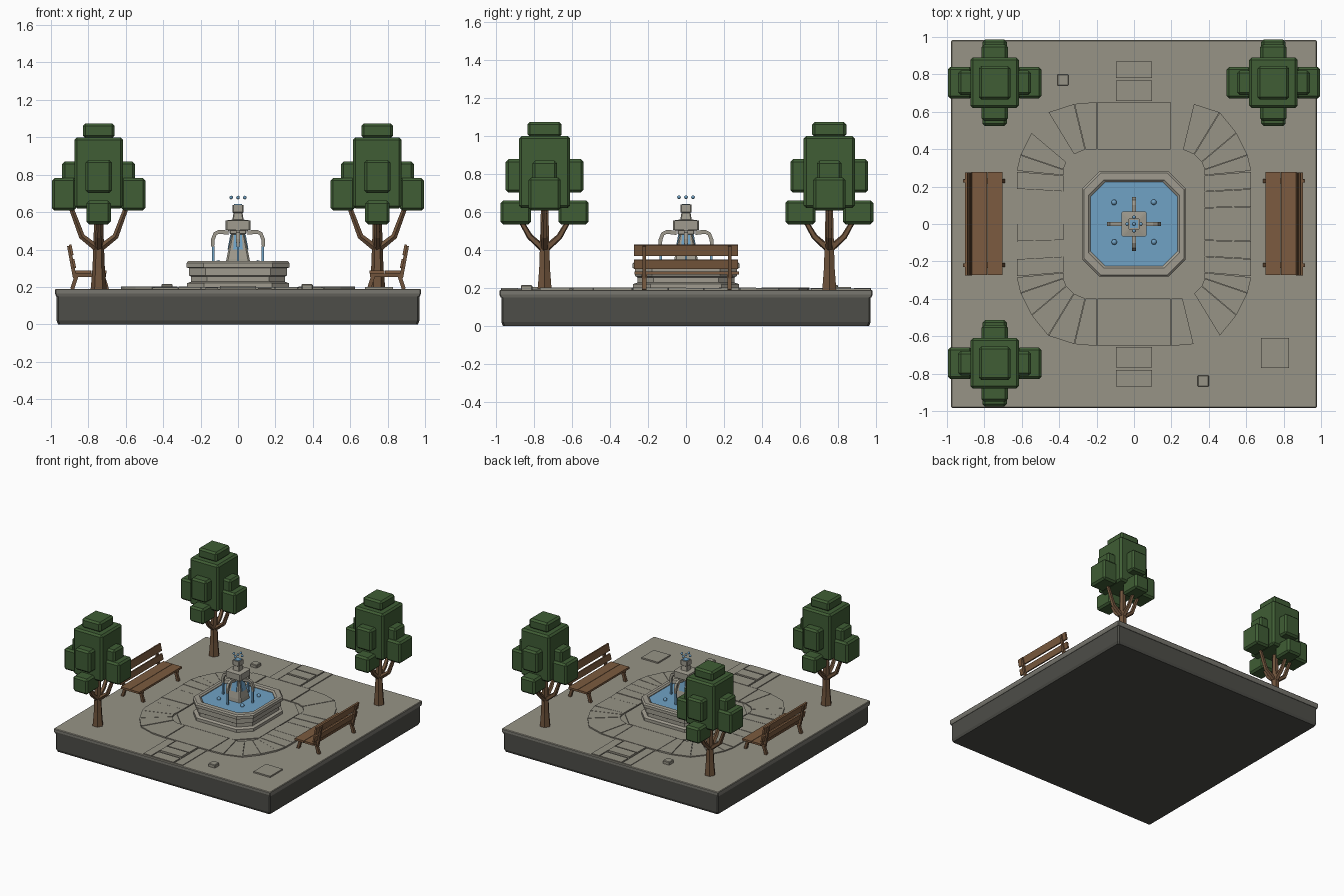
import bpy, bmesh, math, random
from mathutils import Vector, Matrix

if "Cube" in bpy.data.objects:
    bpy.data.objects.remove(bpy.data.objects["Cube"])

random.seed(4)


def material(name, r, g, b):
    m = bpy.data.materials.new(name)
    m.diffuse_color = (r, g, b, 1)
    m.use_nodes = True
    m.node_tree.nodes["Principled BSDF"].inputs["Base Color"].default_value = m.diffuse_color
    return m


PAVING = material("paving stone", .31, .295, .24)
STONE = material("fountain stone", .35, .33, .275)
BASE = material("dark base stone", .075, .075, .065)
EDGE = material("slab edge stone", .19, .185, .16)
LEAF = material("leaf green", .05, .11, .035)
BARK = material("bark brown", .16, .088, .045)
WOOD = material("bench wood", .2, .105, .05)
WATER = material("water blue", .16, .36, .56)


def finish(bm, name, mat, bevel=0, smooth=False):
    """Turn a bmesh into a named object."""
    bmesh.ops.recalc_face_normals(bm, faces=bm.faces)
    me = bpy.data.meshes.new(name)
    bm.to_mesh(me)
    bm.free()
    me.materials.append(mat)
    ob = bpy.data.objects.new(name, me)
    bpy.context.collection.objects.link(ob)
    if bevel:
        mod = ob.modifiers.new("bevel", 'BEVEL')
        mod.width, mod.segments = bevel, 1
    if smooth:
        for p in me.polygons:
            p.use_smooth = True
    return ob


def add_loft(bm, rings):
    """Skin a list of equal point rings, capping both ends."""
    vs = [[bm.verts.new(p) for p in r] for r in rings]
    n = len(vs[0])
    for a, b in zip(vs, vs[1:]):
        for i in range(n):
            bm.faces.new((a[i], a[(i + 1) % n], b[(i + 1) % n], b[i]))
    bm.faces.new(vs[0][::-1])
    bm.faces.new(vs[-1])


def octagon(hx, hy, c, z):
    q = [(hx, c - hy), (hx, hy - c), (hx - c, hy), (c - hx, hy),
         (-hx, hy - c), (-hx, c - hy), (c - hx, -hy), (hx - c, -hy)]
    return [(x, y, z) for x, y in q]


def octagon_stack(name, mat, levels, bevel=0):
    bm = bmesh.new()
    add_loft(bm, [octagon(*l) for l in levels])
    return finish(bm, name, mat, bevel)


def add_box(bm, c, h, rot=None):
    m = Matrix.Translation(c) @ (rot or Matrix()) @ Matrix.Diagonal((2 * h[0], 2 * h[1], 2 * h[2], 1))
    bmesh.ops.create_cube(bm, size=1, matrix=m)


def box(name, mat, c, h, bevel=0, rot=None):
    bm = bmesh.new()
    add_box(bm, c, h, rot)
    return finish(bm, name, mat, bevel)


def add_tube(bm, path, radii, n=6):
    """Loft a polygon section along a path."""
    path = [Vector(p) for p in path]
    rings = []
    for i, p in enumerate(path):
        d = path[min(i + 1, len(path) - 1)] - path[max(i - 1, 0)]
        side = Vector((0, 1, 0)) if abs(d.y) < abs(d.x) + 1e-6 else Vector((1, 0, 0))
        up = d.cross(side).normalized()
        side = up.cross(d).normalized()
        a = [2 * math.pi * (k + .5) / n for k in range(n)]
        rings.append([p + radii[i] * (math.cos(t) * side + math.sin(t) * up) for t in a])
    add_loft(bm, rings)


def add_slab(bm, pts, z0, z1):
    """Paving stone shrunk slightly to leave a joint."""
    cx, cy = (sum(p[k] for p in pts) / len(pts) for k in (0, 1))
    pts = [(cx + (x - cx) * .975, cy + (y - cy) * .975) for x, y in pts]
    add_loft(bm, [[(x, y, z) for x, y in pts] for z in (z0, z1)])


# Ground: dark block with an overhanging paved slab
octagon_stack("base_block", BASE, [(.962, .965, .01, 0), (.97, .973, .01, .02), (.97, .973, .01, .15)])
slab = octagon_stack("ground_slab", PAVING, [(.973, .977, .005, .15), (.978, .983, .005, .165), (.978, .983, .005, .185), (.974, .979, .005, .19)])
slab.data.materials.append(EDGE)
for p in slab.data.polygons:
    p.material_index = 0 if p.normal.z > .3 else 1

# Raised platform and the ring of paving stones
octagon_stack("fountain_platform", PAVING, [(.37, .39, .13, .185), (.37, .39, .13, .197)])
bm = bmesh.new()
for sx in (-1, 1):
    for i in range(6):
        y = -.26 + i * .52 / 6
        add_slab(bm, [(sx * .375, y), (sx * .63, y * 1.08), (sx * .63, (y + .52 / 6) * 1.08), (sx * .375, y + .52 / 6)],
                 .185, .197 + random.uniform(0, .006))
    outer = [(.63, .285), (.61, .37), (.55, .49), (.46, .60), (.32, .645), (.2, .655)]
    inner = [(.375, .26), (.375, .29), (.36, .33), (.32, .37), (.26, .395), (.2, .395)]
    for sy in (-1, 1):
        for i in range(5):
            quad = [inner[i], outer[i], outer[i + 1], inner[i + 1]]
            add_slab(bm, [(sx * x, sy * y) for x, y in quad], .185, .197 + random.uniform(0, .006))
finish(bm, "ring_stones", PAVING)

# Front and back paths
bm = bmesh.new()
for s in (-1, 1):
    for x0, x1, y0, y1, h in ((-.2, .2, .395, .655, .2), (-.18, -.105, .655, .975, .195), (.105, .175, .655, .975, .197),
                              (-.1, .1, .655, .77, .2), (-.1, .1, .78, .87, .204), (-.1, .1, .885, .975, .198)):
        add_slab(bm, [(s * x0, s * y0), (s * x1, s * y0), (s * x1, s * y1), (s * x0, s * y1)], .185, h)
finish(bm, "path_stones", PAVING)
box("loose_stone_large", PAVING, (.755, -.69, .193), (.075, .08, .008))
box("loose_stone_front", PAVING, (.37, -.84, .2), (.03, .03, .015), .004)
box("loose_stone_back", PAVING, (-.38, .77, .2), (.03, .03, .015), .004)

# Fountain basin with hollow centre
octagon_stack("basin", STONE, [
    (.272, .278, .09, .19), (.272, .278, .09, .22), (.25, .256, .085, .228), (.25, .256, .085, .255),
    (.262, .268, .088, .262), (.262, .268, .088, .3), (.275, .281, .09, .305), (.275, .281, .09, .328),
    (.266, .272, .088, .338), (.243, .235, .08, .338), (.232, .224, .078, .328), (.232, .224, .078, .28)])
octagon_stack("pool_water", WATER, [(.236, .228, .078, .28), (.236, .228, .078, .322)])

# Fountain pillar, bowl block and top spout
octagon_stack("pillar", STONE, [
    (.068, .068, .01, .3), (.062, .062, .01, .35), (.034, .034, .006, .48), (.045, .045, .006, .485), (.045, .045, .006, .502),
    (.068, .068, .008, .505), (.068, .068, .008, .555), (.03, .03, .005, .56), (.024, .024, .005, .595),
    (.03, .03, .005, .6), (.03, .03, .005, .638)])
box("top_water", WATER, (0, 0, .639), (.022, .022, .004))

# Four curved spouts with falling water
spouts, streams = bmesh.new(), bmesh.new()
for k in range(4):
    rot = Matrix.Rotation(k * math.pi / 2, 3, 'Z')
    arc = [(.05, 0, .49), (.10, 0, .495), (.122, 0, .485), (.134, 0, .455), (.136, 0, .415)]
    add_tube(spouts, [rot @ Vector(p) for p in arc], [.016, .015, .014, .014, .012], 4)
    fall = [(.132, 0, .42), (.132, 0, .318)]
    add_tube(streams, [rot @ Vector(p) for p in fall], [.009, .009], 4)
    # sheet of water down each pillar side
    add_loft(streams, [[rot @ Vector(p) for p in ((.02, -w, z), (r, -w, z), (r, w, z), (.02, w, z))]
                       for z, r, w in ((.40, .056, .026), (.48, .041, .02))])
finish(spouts, "spouts", STONE)
finish(streams, "water_streams", WATER)

# Droplets above the top and around the pool
bm = bmesh.new()
drops = [(0, 0, .678, .01)]
for a in range(4):
    t = a * math.pi / 2
    drops.append((.037 * math.cos(t), .037 * math.sin(t), .678, .01))
    drops.append((.15 * math.cos(t + .79), .15 * math.sin(t + .79) + .01, .328, .015))
for x, y, z, r in drops:
    bmesh.ops.create_icosphere(bm, subdivisions=2, radius=r, matrix=Matrix.Translation((x, y, z)))
finish(bm, "droplets", WATER, smooth=True)


def tree(x, y):
    """Trunk with four forked branches and blocky foliage."""
    o = Vector((x, y, 0))
    bm = bmesh.new()
    add_tube(bm, [o + Vector((0, 0, z)) for z in (.185, .3, .43, .64)], [.043, .033, .028, .022])
    for dx, dy in ((1, 0), (-1, 0), (0, 1), (0, -1)):
        reach, top = (.15, .63) if dx else (.13, .56)
        path = [(0, 0, .4), (dx * reach * .6, dy * reach * .6, .47), (dx * reach, dy * reach, top)]
        add_tube(bm, [o + Vector(p) for p in path], [.02, .017, .013], 5)
    finish(bm, "tree_trunk", BARK)
    bm = bmesh.new()
    add_box(bm, o + Vector((0, 0, .81)), (.13, .135, .19))
    add_box(bm, o + Vector((0, 0, 1.035)), (.085, .09, .04))
    for s in (-1, 1):
        add_box(bm, o + Vector((s * .185, 0, .695)), (.065, .085, .087))
        add_box(bm, o + Vector((s * .145, 0, .8)), (.05, .065, .07))
        add_box(bm, o + Vector((0, s * .15, .79)), (.07, .055, .088))
        add_box(bm, o + Vector((0, s * .152, .598)), (.065, .08, .063))
    finish(bm, "tree_foliage", LEAF, .014)


for x, y in ((-.745, .755), (.745, .755), (-.745, -.745)):
    tree(x, y)


def bench(s):
    """Slatted bench facing the fountain; s is the side."""
    bm = bmesh.new()
    for x in (.743, .828):
        add_box(bm, (s * x, .003, .279), (.041, .275, .008))
    lean = Matrix.Rotation(s * .2, 4, 'Y')
    for x, z, h in ((.892, .398, .029), (.877, .325, .024)):
        add_box(bm, (s * x, 0, z), (.007, .275, h), lean)
    finish(bm, "bench_slats", WOOD)
    bm = bmesh.new()
    for y in (-.22, .23):
        add_box(bm, (s * .79, y, .262), (.085, .014, .01))
        add_tube(bm, [(s * .725, y, .268), (s * .7, y, .188)], [.015, .015], 4)
        add_tube(bm, [(s * .86, y, .268), (s * .887, y, .188)], [.015, .015], 4)
        add_tube(bm, [(s * .873, y, .25), (s * .905, y, .42)], [.014, .013], 4)
    finish(bm, "bench_frame", BARK)


bench(-1)
bench(1)
